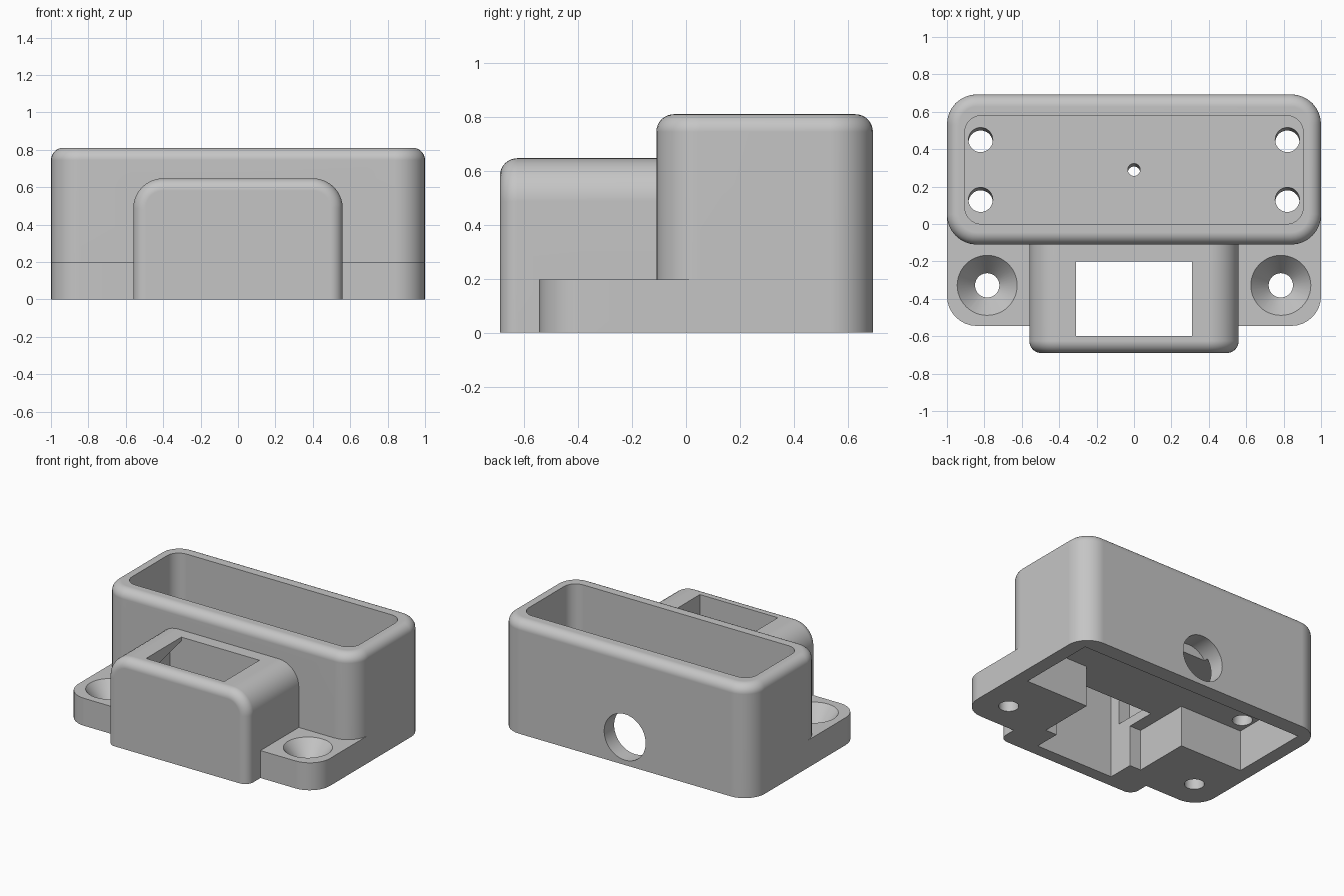
import bpy, bmesh, math
from mathutils import Matrix, Vector

cube = bpy.data.objects.get("Cube")
if cube:
    bpy.data.objects.remove(cube, do_unlink=True)

grey = bpy.data.materials.new("plain grey")
grey.use_nodes = True
colour = (0.56, 0.56, 0.56, 1)
grey.diffuse_color = colour
grey.node_tree.nodes["Principled BSDF"].inputs["Base Color"].default_value = colour


def finish(bm, name):
    bmesh.ops.recalc_face_normals(bm, faces=bm.faces)
    mesh = bpy.data.meshes.new(name)
    bm.to_mesh(mesh)
    bm.free()
    mesh.materials.append(grey)
    ob = bpy.data.objects.new(name, mesh)
    bpy.context.collection.objects.link(ob)
    return ob


def bevel(bm, test, radius, segments=8):
    edges = [e for e in bm.edges if test(*(v.co for v in e.verts))]
    bmesh.ops.bevel(bm, geom=edges, offset=radius, segments=segments,
                    profile=0.5, affect='EDGES', clamp_overlap=True)


def box_mesh(x0, x1, y0, y1, z0, z1):
    bm = bmesh.new()
    bmesh.ops.create_cube(bm, size=1)
    for v in bm.verts:
        v.co = Vector((x1 if v.co.x > 0 else x0,
                       y1 if v.co.y > 0 else y0,
                       z1 if v.co.z > 0 else z0))
    return bm


def box(name, *size, corner=0, top=0):
    bm = box_mesh(*size)
    if corner:
        bevel(bm, lambda a, b: abs(a.z - b.z) > 0.01, corner)
    if top:
        bevel(bm, lambda a, b: min(a.z, b.z) > size[5] - 0.001, top)
    return finish(bm, name)


def cone(name, centre, r_low, r_high, depth, turn=0):
    bm = bmesh.new()
    bmesh.ops.create_cone(bm, cap_ends=True, segments=48, radius1=r_low,
                          radius2=r_high, depth=depth,
                          matrix=Matrix.Translation(centre) @ Matrix.Rotation(turn, 4, 'X'))
    return finish(bm, name)


def prism(name, profile, half_width):
    """Outline of (y, z) points, extruded across x."""
    bm = bmesh.new()
    face = bm.faces.new([bm.verts.new((-half_width, y, z)) for y, z in profile])
    out = bmesh.ops.extrude_face_region(bm, geom=[face])
    bmesh.ops.translate(bm, vec=(2 * half_width, 0, 0),
                        verts=[g for g in out["geom"] if isinstance(g, bmesh.types.BMVert)])
    return finish(bm, name)


def combine(target, tool, operation):
    mod = target.modifiers.new(operation.lower(), 'BOOLEAN')
    mod.operation, mod.object, mod.solver = operation, tool, 'EXACT'
    graph = bpy.context.evaluated_depsgraph_get()
    mesh = bpy.data.meshes.new_from_object(target.evaluated_get(graph))
    target.modifiers.clear()
    target.data = mesh
    bpy.data.objects.remove(tool, do_unlink=True)


# Solid outer shapes: tall tray, foot plate and front box
housing = box("housing", -1, 1, -0.11, 0.693, 0, 0.81, corner=0.16, top=0.065)
foot = box("foot_plate", -1, 1, -0.545, 0.4, 0, 0.197, corner=0.16)

bm = box_mesh(-0.56, 0.56, -0.69, 0, 0, 0.647)
bevel(bm, lambda a, b: min(a.z, b.z) > 0.6 and abs(a.y - b.y) > 0.1, 0.16, 10)
bevel(bm, lambda a, b: max(a.y, b.y) < -0.68 and max(a.z, b.z) > 0.01, 0.065)
front_box = finish(bm, "front_box")

for part in (foot, front_box):
    combine(housing, part, 'UNION')

# Hollows: top tray, underside chamber and neck, window shaft with side notches
FLOOR, ROOF = 0.4, 0.295
cutters = [
    box("tray_pocket", -0.905, 0.905, 0, 0.58, FLOOR, 1, corner=0.09),
    box("chamber", -0.9, 0.9, 0, 0.58, -0.1, ROOF),
    box("neck", -0.4, 0.4, -0.41, 0.1, -0.1, ROOF),
    box("window_shaft", -0.31, 0.31, -0.6, -0.2, -0.1, 1),
    prism("side_notches", [(-0.52, 0.36), (-0.52, 0.54), (-0.2, 0.62), (-0.2, 0.36)], 0.4),
    cone("cable_hole", (0, 0.66, 0.2), 0.165, 0.165, 0.22, math.pi / 2),
    cone("centre_hole", (0, 0.29, FLOOR), 0.033, 0.033, 0.4, -0.15),
]
# Tray floor holes and countersunk foot holes on both sides
for side in (-1, 1):
    for y in (0.13, 0.45):
        cutters.append(cone("floor_hole", (side * 0.82, y, FLOOR), 0.065, 0.065, 0.3, -0.15))
    at = side * 0.785
    cutters.append(cone("screw_hole", (at, -0.328, 0.1), 0.065, 0.065, 0.4))
    cutters.append(cone("countersink", (at, -0.328, 0.145), 0.065, 0.171, 0.13))

for cutter in cutters:
    combine(housing, cutter, 'DIFFERENCE')

# Smooth fillets with crisp edges
bpy.ops.object.select_all(action='DESELECT')
housing.select_set(True)
bpy.context.view_layer.objects.active = housing
bpy.ops.object.shade_smooth_by_angle(angle=math.radians(25))
weighted = housing.modifiers.new("even_shading", 'WEIGHTED_NORMAL')
weighted.keep_sharp = True
